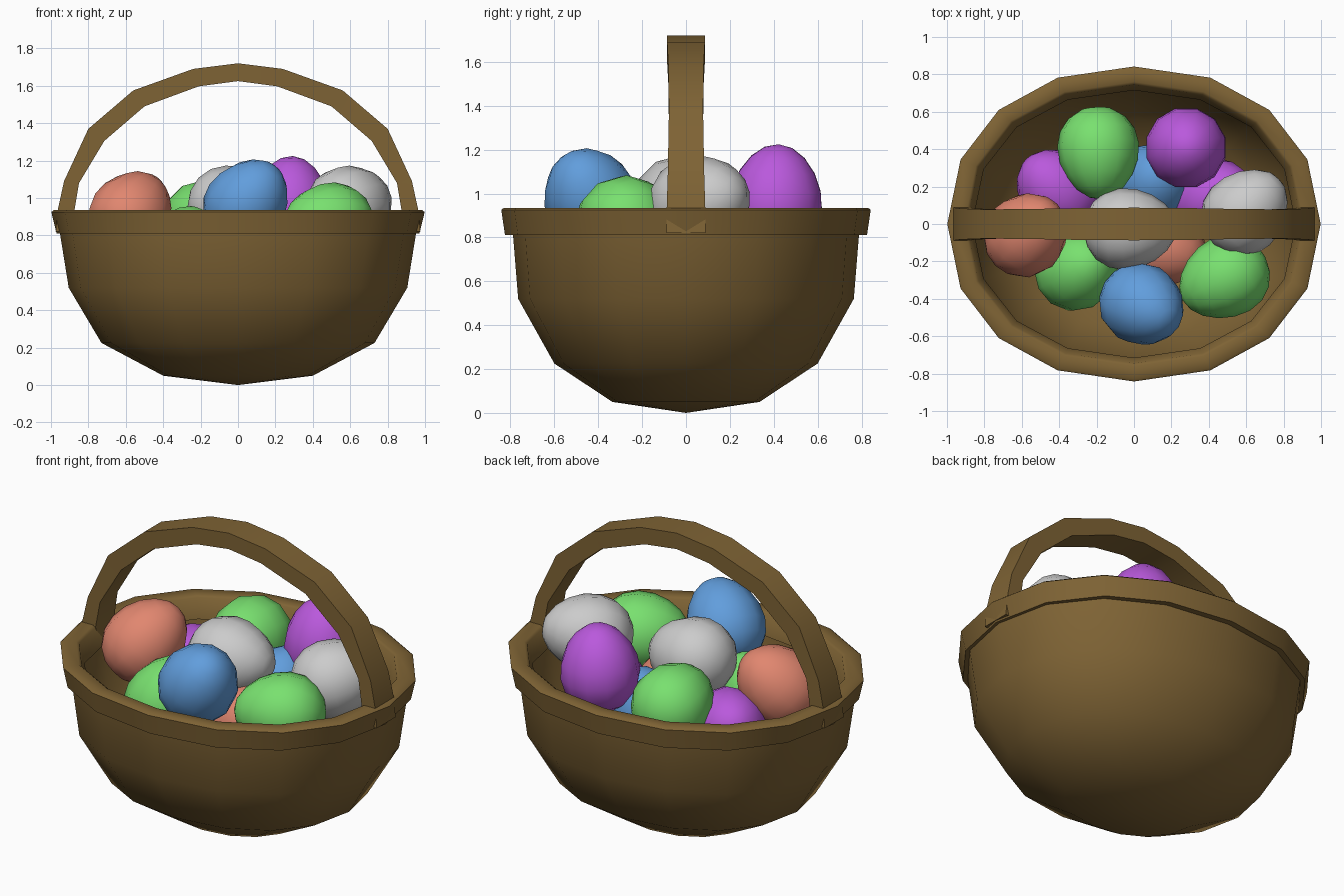
import bpy, bmesh, math
from mathutils import Vector

if "Cube" in bpy.data.objects:
    bpy.data.objects.remove(bpy.data.objects["Cube"])

SEG = 16


def material(name, rgb):
    m = bpy.data.materials.new(name)
    m.diffuse_color = (*rgb, 1)
    m.use_nodes = True
    m.node_tree.nodes["Principled BSDF"].inputs["Base Color"].default_value = m.diffuse_color
    return m


brown = material("wicker_brown", (0.21, 0.125, 0.035))
green = material("egg_green", (0.19, 0.75, 0.16))
blue = material("egg_blue", (0.12, 0.34, 0.72))
purple = material("egg_purple", (0.49, 0.1, 0.72))
salmon = material("egg_salmon", (0.75, 0.24, 0.16))


def finish(name, bm, mat, angle):
    bmesh.ops.recalc_face_normals(bm, faces=bm.faces)
    me = bpy.data.meshes.new(name)
    bm.to_mesh(me)
    bm.free()
    ob = bpy.data.objects.new(name, me)
    bpy.context.collection.objects.link(ob)
    if mat:
        me.materials.append(mat)
    bpy.ops.object.select_all(action='DESELECT')
    ob.select_set(True)
    bpy.context.view_layer.objects.active = ob
    bpy.ops.object.shade_smooth_by_angle(angle=math.radians(angle))
    return ob


def rounded(t):
    # slightly squared ellipse direction
    c, s = math.cos(t), math.sin(t)
    f = lambda v: math.copysign(abs(v) ** 0.93, v)
    return f(c), f(s)


def lathe(name, profile, mat, angle, closed):
    # profile rows: x radius, y radius, height; zero radius makes a pole
    bm = bmesh.new()
    rings = []
    for rx, ry, z in profile:
        if rx == 0:
            rings.append([bm.verts.new((0, 0, z))] * SEG)
        else:
            dirs = [rounded(2 * math.pi * i / SEG) for i in range(SEG)]
            rings.append([bm.verts.new((rx * c, ry * s, z)) for c, s in dirs])
    pairs = list(zip(rings, rings[1:])) + ([(rings[-1], rings[0])] if closed else [])
    for a, b in pairs:
        for i in range(SEG):
            j = (i + 1) % SEG
            quad = list(dict.fromkeys((a[i], a[j], b[j], b[i])))
            bm.faces.new(quad)
    return finish(name, bm, mat, angle)


# Bowl: outer wall up, inner wall back down
lathe("basket_bowl", [
    (0, 0, 0), (0.40, 0.335, 0.05), (0.73, 0.60, 0.225), (0.905, 0.765, 0.52),
    (0.955, 0.79, 0.83), (0.90, 0.74, 0.83), (0.85, 0.71, 0.53),
    (0.68, 0.56, 0.26), (0.37, 0.305, 0.10), (0, 0, 0.05)], brown, 50, False)

# Rim band
lathe("basket_rim", [
    (0.97, 0.825, 0.81), (0.998, 0.842, 0.925), (0.985, 0.83, 0.935),
    (0.91, 0.76, 0.935), (0.895, 0.745, 0.925), (0.865, 0.715, 0.81)],
    brown, 50, True)

# Handle: rectangular section swept along an arch
half = [(0.975, 0.865, 0.82, 0.088), (0.965, 0.875, 0.93, 0.088),
        (0.93, 0.85, 1.09, 0.083), (0.80, 0.715, 1.37, 0.078),
        (0.56, 0.50, 1.575, 0.08), (0.24, 0.21, 1.69, 0.086)]
inner_z = [0.82, 0.93, 1.08, 1.305, 1.49, 1.597]
arch = [(xo, zo, xi, zi, w) for (xo, xi, zo, w), zi in zip(half, inner_z)]
arch = ([(-xo, zo, -xi, zi, w) for xo, zo, xi, zi, w in arch]
        + [(0, 1.72, 0, 1.625, 0.087)] + arch[::-1])
bm = bmesh.new()
sections = [[bm.verts.new(p) for p in ((xo, -w, zo), (xo, w, zo), (xi, w, zi), (xi, -w, zi))]
            for xo, zo, xi, zi, w in arch]
for a, b in zip(sections, sections[1:]):
    for i in range(4):
        j = (i + 1) % 4
        bm.faces.new((a[i], a[j], b[j], b[i]))
bm.faces.new(sections[0])
bm.faces.new(sections[-1])
finish("handle", bm, brown, 50)


def egg(name, centre, axis, mat):
    bm = bmesh.new()
    bmesh.ops.create_uvsphere(bm, u_segments=12, v_segments=9, radius=1)
    rot = Vector(axis).to_track_quat('Z', 'Y')
    for v in bm.verts:
        taper = 0.217 * (1 - 0.13 * v.co.z)
        v.co = rot @ Vector((v.co.x * taper, v.co.y * taper, v.co.z * 0.25)) + Vector(centre)
    finish(name, bm, mat, 60)


# Eggs: upper layer, then lower layer
eggs = [
    ((-0.57, -0.05, 0.92), (0.5, 0.5, 0.7), salmon),
    ((-0.19, 0.38, 0.88), (0.05, -0.97, 0.15), green),
    ((0.28, 0.41, 0.975), (0.05, 0.05, 1), purple),
    ((0.05, -0.435, 0.98), (0.5, -0.3, 0.65), blue),
    ((-0.02, -0.025, 0.955), (1, 0.05, 0), None),
    ((0.60, 0.07, 0.96), (0.6, 0.6, 0.2), None),
    ((0.48, -0.29, 0.865), (-0.85, -0.45, 0), green),
    ((-0.41, 0.18, 0.72), (-0.5, 0.5, 0.4), purple),
    ((0.11, 0.22, 0.70), (0.2, 0.3, 0.9), blue),
    ((0.43, 0.14, 0.72), (0.6, 0.2, 0.6), purple),
    ((-0.30, -0.24, 0.72), (0.4, 0.2, 0.8), green),
    ((0.15, -0.12, 0.66), (0.8, -0.3, 0.3), salmon),
]
for n, (c, a, m) in enumerate(eggs, 1):
    egg(f"egg_{n}", c, a, m)
